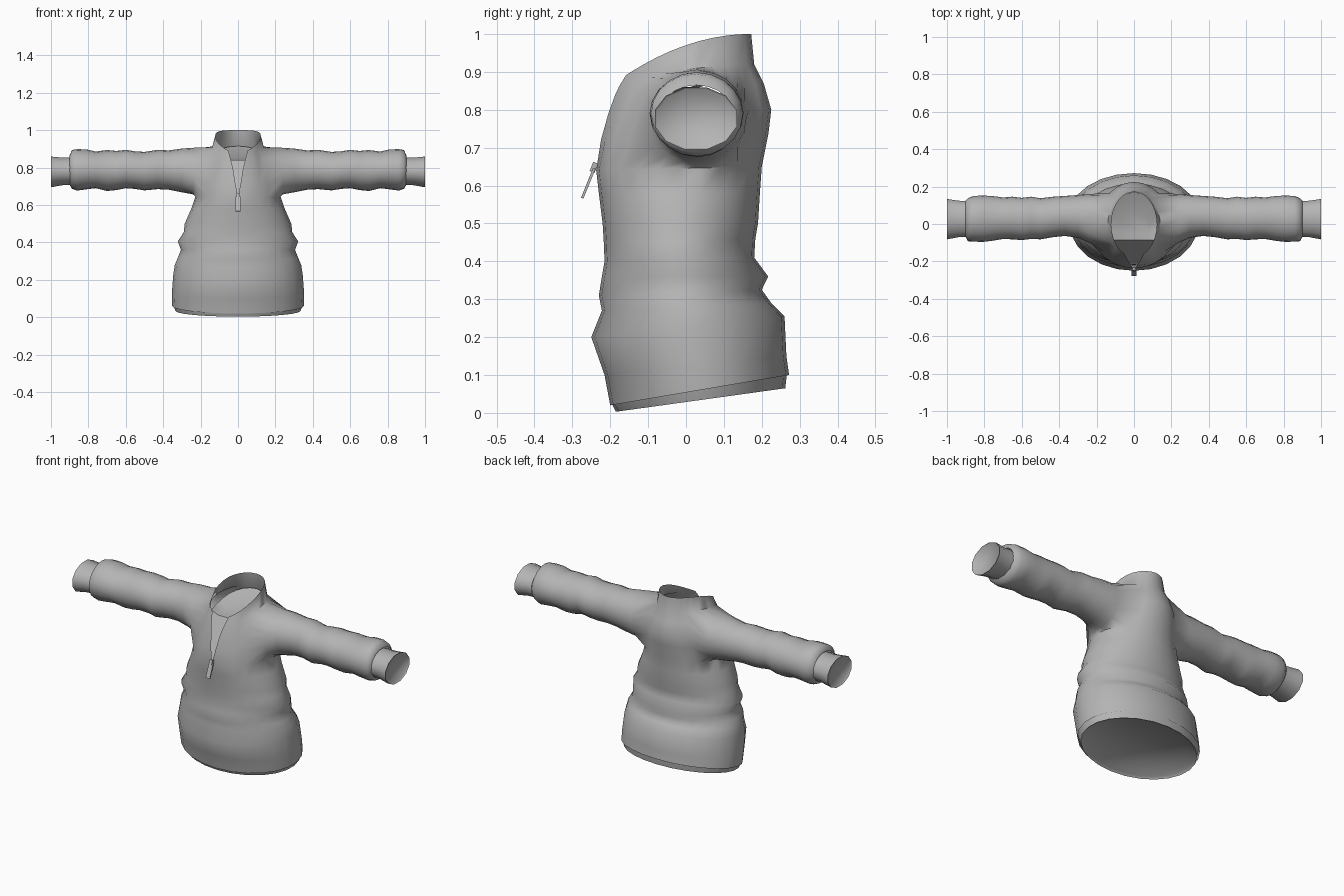
import bpy, bmesh, math

if "Cube" in bpy.data.objects:
    bpy.data.objects.remove(bpy.data.objects["Cube"])

cloth = bpy.data.materials.new("grey cloth")
cloth.diffuse_color = (0.46, 0.46, 0.46, 1)
cloth.use_nodes = True
cloth.node_tree.nodes["Principled BSDF"].inputs["Base Color"].default_value = cloth.diffuse_color


def finish(name, bm, angle=50):
    bmesh.ops.remove_doubles(bm, verts=bm.verts, dist=0.0004)
    bmesh.ops.recalc_face_normals(bm, faces=bm.faces)
    me = bpy.data.meshes.new(name)
    bm.to_mesh(me)
    bm.free()
    ob = bpy.data.objects.new(name, me)
    bpy.context.collection.objects.link(ob)
    me.materials.append(cloth)
    bpy.ops.object.select_all(action='DESELECT')
    ob.select_set(True)
    bpy.context.view_layer.objects.active = ob
    bpy.ops.object.shade_smooth_by_angle(angle=math.radians(angle))
    return ob


def strip(bm, a, b, closed):
    n = len(a)
    for i in range(n if closed else n - 1):
        j = (i + 1) % n
        bm.faces.new((a[i], a[j], b[j], b[i]))


def loft(bm, rings, closed):
    rows = [[bm.verts.new(p) for p in r] for r in rings]
    for a, b in zip(rows, rows[1:]):
        strip(bm, a, b, closed)
    return rows


def body_ring(zf, yf, zb, yb, hw, gap=0, p=1, n=24):
    """Tilted oval from the front slit round the back to the slit again."""
    cy, ry = (yf + yb) / 2, (yb - yf) / 2
    d = math.asin(gap / hw)
    pts = []
    for i in range(n + 1):
        a = -math.pi / 2 + d + (2 * math.pi - 2 * d) * i / n
        s = (1 + math.sin(a)) / 2
        z = zf + (zb - zf) * (1 - (1 - s) ** p)
        pts.append((hw * math.cos(a), cy + ry * math.sin(a), z))
    return pts


def tube(rows, side, n, start):
    """Sleeve rings, turning from the top front corner towards the back."""
    rings = []
    for x, z0, z1, y0, y1 in rows:
        ring = []
        for i in range(n):
            a = start - 2 * math.pi * i / n
            ring.append((side * x, (y0 + y1) / 2 + (y1 - y0) / 2 * math.cos(a),
                         (z0 + z1) / 2 + (z1 - z0) / 2 * math.sin(a)))
        rings.append(ring)
    return rings


# Torso with folds, tilted hem, open front slit and raised collar
torso_rows = [
    (.02, -.200, .10, .272, .352), (.10, -.215, .15, .265, .354),
    (.20, -.250, .255, .260, .346), (.27, -.222, .29, .225, .338),
    (.31, -.230, .325, .200, .322), (.36, -.222, .36, .217, .305),
    (.40, -.215, .41, .180, .322), (.45, -.217, .46, .183, .290),
    (.50, -.220, .50, .190, .285), (.58, -.230, .58, .195, .250),
    (.64, -.237, .65, .200, .228), (.72, -.225, .74, .218, .208, .015),
    (.79, -.207, .80, .225, .190, .026), (.84, -.192, .87, .205, .165, .038),
    (.86, -.185, .92, .180, .140, .044, 2), (.88, -.175, 1.0, .172, .122, .052, 2),
]
# Sleeves: x, lowest z, highest z, front y, back y
sleeve_rows = [
    (.24, .657, .906, -.100, .160), (.30, .668, .902, -.074, .155),
    (.37, .682, .892, -.064, .150), (.43, .685, .895, -.070, .146),
    (.50, .678, .884, -.082, .138), (.55, .686, .887, -.080, .146),
    (.60, .690, .895, -.086, .140), (.65, .680, .889, -.082, .146),
    (.70, .675, .894, -.080, .142), (.76, .690, .886, -.090, .150),
    (.81, .684, .897, -.096, .152), (.86, .677, .899, -.094, .150),
    (.888, .687, .894, -.092, .138), (.900, .708, .865, -.070, .125),
]
bm = bmesh.new()
rows = loft(bm, [body_ring(*r) for r in torso_rows], False)
LOW, HIGH, HALF = 10, 14, 3            # armhole rows and half width in columns
for side in (1, -1):
    mid = 6 if side == 1 else 18
    front, back = mid - side * HALF, mid + side * HALF
    hole = {v for r in range(LOW, HIGH + 1) for v in rows[r][mid - HALF:mid + HALF + 1]}
    bmesh.ops.delete(bm, geom=[f for f in bm.faces if all(v in hole for v in f.verts)],
                     context='FACES_ONLY')
    loop = [rows[HIGH][c] for c in range(front, back, side)]
    loop += [rows[r][back] for r in range(HIGH, LOW, -1)]
    loop += [rows[LOW][c] for c in range(back, front, -side)]
    loop += [rows[r][front] for r in range(LOW, HIGH)]
    sleeve = loft(bm, tube(sleeve_rows, side, len(loop), math.radians(144)), True)
    strip(bm, loop, sleeve[0], True)
bmesh.ops.delete(bm, geom=[v for v in bm.verts if not v.link_faces], context='VERTS')
bmesh.ops.delete(bm, geom=[e for e in bm.edges if not e.link_faces], context='EDGES')
finish("torso_and_sleeves", bm, 70)

# Inset band under the hem, with a shallow closed recess below
bm = bmesh.new()
band = loft(bm, [body_ring(*r)[:-1] for r in (
    (.05, -.205, .12, .268, .350), (.024, -.196, .10, .266, .344),
    (.003, -.185, .065, .262, .335), (.015, -.176, .077, .252, .325))], True)
bm.faces.new(band[-1])
finish("hem_band", bm, 89)

# Neck lining: dished floor and a sloping panel behind the slit
bm = bmesh.new()
dish = []
for scale, z, rise in ((1, .88, .035), (.6, .862, .008)):
    ring = []
    for i in range(17):
        a = math.radians(-35 + 250 * i / 16)
        s = max(0, math.sin(a))
        ring.append((.135 * scale * math.cos(a), -.08 + (.10 + .15 * math.sin(a)) * scale
                     if i not in (0, 16) else -.085, z - .02 * (1 - s) + rise * s))
    dish.append(ring)
dish = loft(bm, dish, False)
bm.faces.new(dish[1])
low = [bm.verts.new((x, -.212, .63)) for x in (-.06, .06)]
bm.faces.new((dish[0][0], dish[1][0], dish[1][-1], dish[0][-1], low[0], low[1]))
finish("neck_lining", bm, 40)

# Cuffs with a shallow closed recess
cuff_rows = [(.89, .705, .858, -.072, .126), (.94, .703, .856, -.074, .128),
             (1.0, .692, .862, -.086, .138), (.992, .698, .856, -.080, .132)]
for side, label in ((-1, "left"), (1, "right")):
    bm = bmesh.new()
    cuff = loft(bm, tube(cuff_rows, side, 12, math.radians(15)), True)
    bm.faces.new(cuff[-1])
    finish(label + "_cuff", bm, 89)


# Zip slider and hanging pull tab
def block(name, loc, size, tilt):
    bpy.ops.mesh.primitive_cube_add(size=1, location=loc, rotation=(tilt, 0, 0))
    ob = bpy.context.object
    ob.name = name
    ob.scale = size
    ob.data.materials.append(cloth)


block("zip_slider", (0, -.243, .648), (.018, .014, .026), math.radians(-22))
block("zip_pull", (0, -.258, .606), (.026, .007, .085), math.radians(-22))
